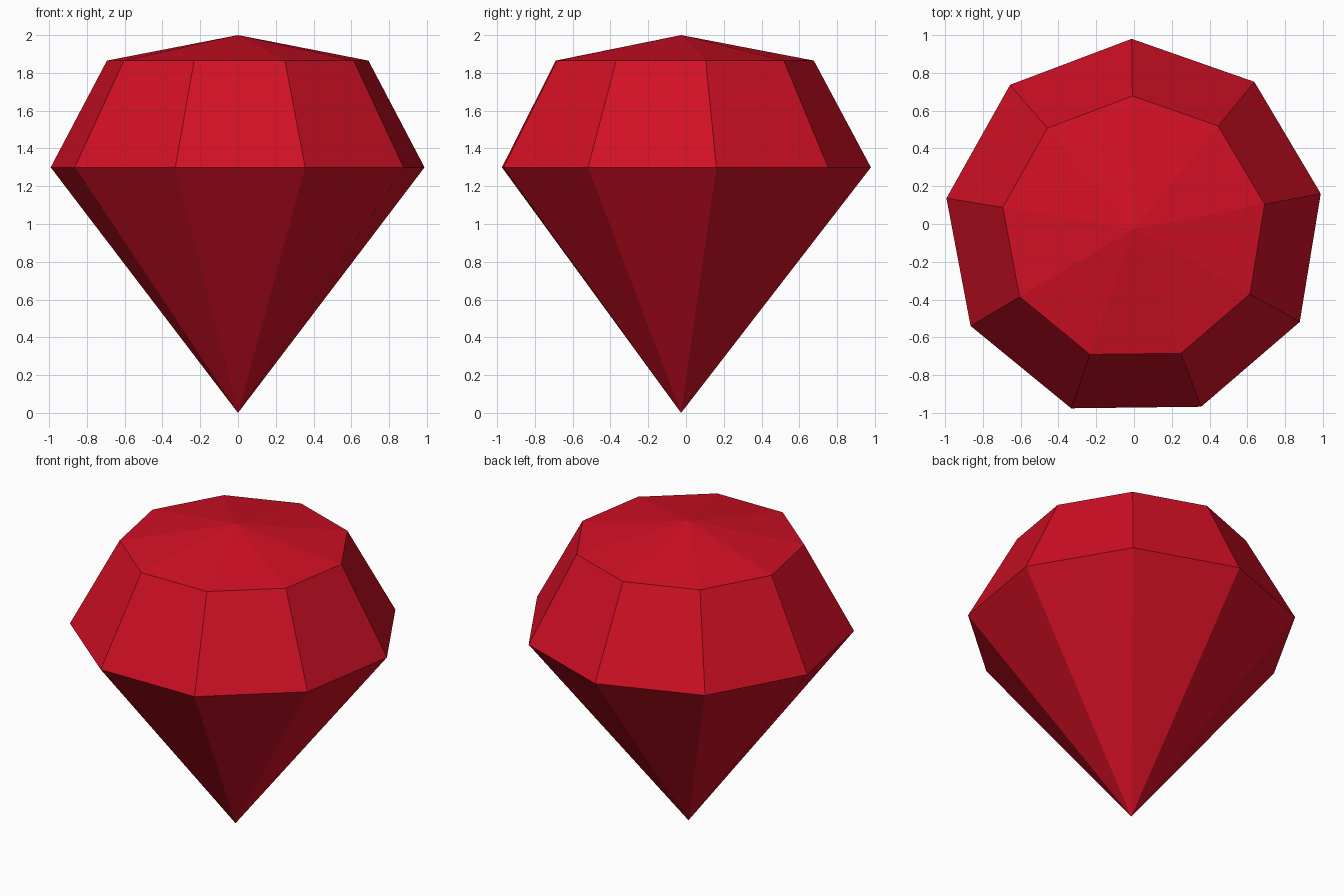
import bpy, bmesh
from math import radians, cos, sin

cube = bpy.data.objects.get("Cube")
if cube:
    bpy.data.objects.remove(cube, do_unlink=True)

SIDES = 9
START = radians(90.7)
CENTRE_Y = -0.026

# Single gem colour
red = bpy.data.materials.new("ruby_red")
colour = (0.64, 0.005, 0.018, 1)
red.diffuse_color = colour
red.use_nodes = True
red.node_tree.nodes["Principled BSDF"].inputs["Base Color"].default_value = colour

bm = bmesh.new()


def ring(radius, z):
    angles = [START + radians(360 / SIDES) * i for i in range(SIDES)]
    return [bm.verts.new((radius * cos(a), CENTRE_Y + radius * sin(a), z)) for a in angles]


# Bottom point, girdle, table edge and shallow peak
tip = bm.verts.new((0, CENTRE_Y, 0))
girdle = ring(1.005, 1.30)
table = ring(0.703, 1.865)
peak = bm.verts.new((0, CENTRE_Y, 2))

# Flat facets between the rings
for i in range(SIDES):
    j = (i + 1) % SIDES
    bm.faces.new((tip, girdle[j], girdle[i]))
    bm.faces.new((girdle[i], girdle[j], table[j], table[i]))
    bm.faces.new((table[i], table[j], peak))
bmesh.ops.recalc_face_normals(bm, faces=bm.faces)

mesh = bpy.data.meshes.new("cut_gem")
bm.to_mesh(mesh)
bm.free()
mesh.materials.append(red)
gem = bpy.data.objects.new("cut_gem", mesh)
bpy.context.collection.objects.link(gem)
